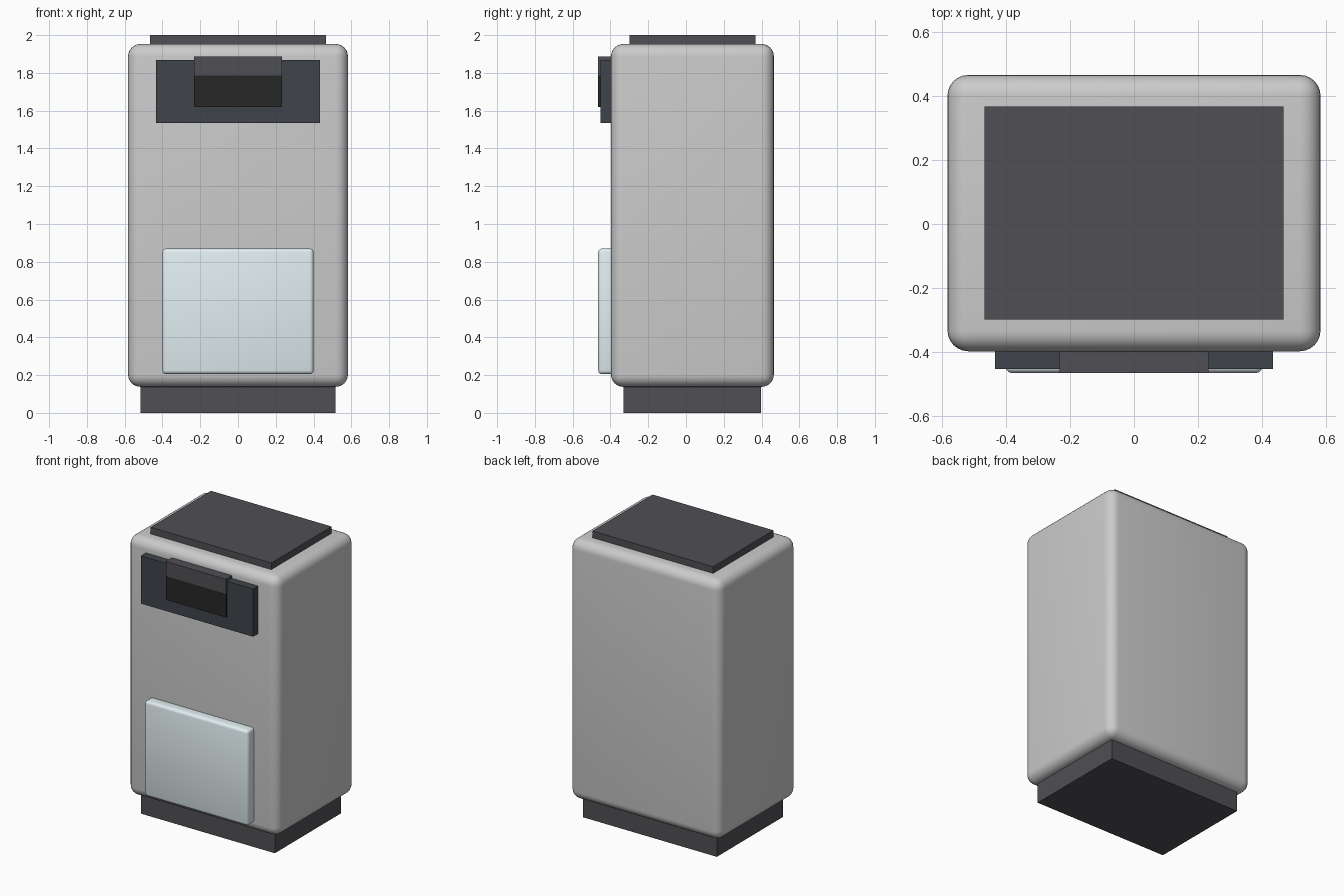
import bpy
import bmesh

if "Cube" in bpy.data.objects:
    bpy.data.objects.remove(bpy.data.objects["Cube"])


def material(name, rgb):
    m = bpy.data.materials.new(name)
    m.diffuse_color = (*rgb, 1.0)
    m.use_nodes = True
    m.node_tree.nodes["Principled BSDF"].inputs["Base Color"].default_value = m.diffuse_color
    return m


def box(name, x, y, z, mat=None, radius=0.0, segments=6):
    """Box spanning -x..x, y[0]..y[1], z[0]..z[1], with optional rounded edges."""
    me = bpy.data.meshes.new(name)
    bm = bmesh.new()
    bmesh.ops.create_cube(bm, size=1.0)
    for v in bm.verts:
        v.co = (2 * x * v.co.x,
                (y[0] + y[1]) / 2 + (y[1] - y[0]) * v.co.y,
                (z[0] + z[1]) / 2 + (z[1] - z[0]) * v.co.z)
    bm.to_mesh(me)
    bm.free()
    ob = bpy.data.objects.new(name, me)
    bpy.context.collection.objects.link(ob)
    if mat:
        me.materials.append(mat)
    if radius:
        bev = ob.modifiers.new("rounded_edges", 'BEVEL')
        bev.width = radius
        bev.segments = segments
        bev.limit_method = 'ANGLE'
        bpy.ops.object.select_all(action='DESELECT')
        ob.select_set(True)
        bpy.context.view_layer.objects.active = ob
        bpy.ops.object.modifier_apply(modifier=bev.name)
        bpy.ops.object.shade_smooth_by_angle()
    return ob


dark = material("dark_plastic", (0.08, 0.08, 0.09))
slate = material("slate_panel", (0.05, 0.06, 0.07))
black = material("black_slot", (0.02, 0.02, 0.02))
pale = material("pale_blue", (0.76, 0.86, 0.88))

# Cabinet, plinth and lid
box("cabinet_body", 0.582, (-0.397, 0.465), (0.138, 1.953), radius=0.065)
box("plinth", 0.517, (-0.332, 0.398), (0.0, 0.15), dark)
box("top_lid", 0.466, (-0.298, 0.367), (1.94, 2.0), dark)

# Upper front panel with its slot and hood
box("front_panel", 0.433, (-0.453, -0.38), (1.535, 1.868), slate)
box("slot", 0.232, (-0.465, -0.40), (1.62, 1.785), black)
box("slot_hood", 0.232, (-0.465, -0.38), (1.785, 1.887), dark)

# Lower front door
box("front_door", 0.40, (-0.465, -0.37), (0.205, 0.87), pale, radius=0.02, segments=3)
